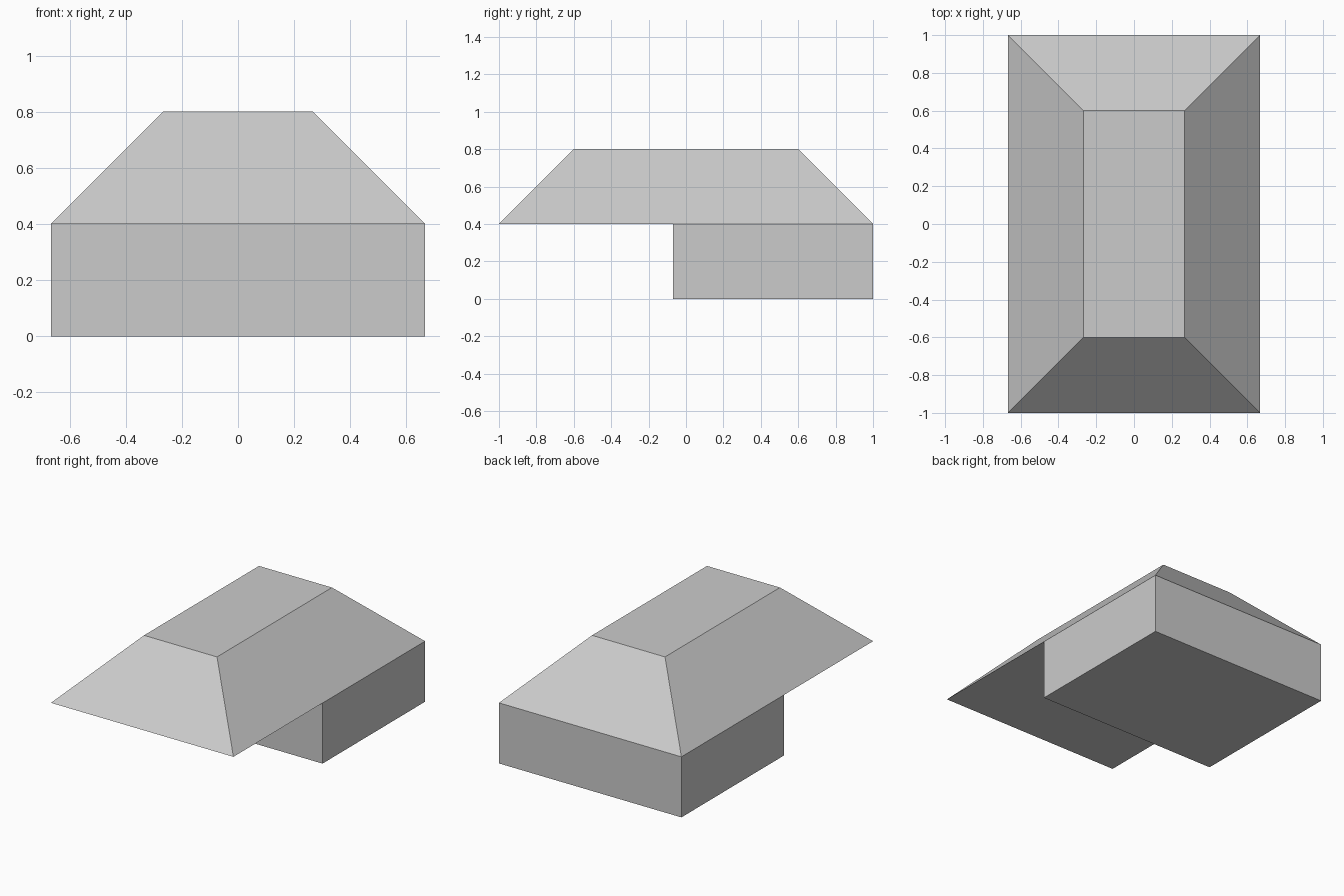
import bpy
import bmesh

cube = bpy.data.objects.get("Cube")
if cube:
    bpy.data.objects.remove(cube, do_unlink=True)

# One plain grey for the whole model
grey = bpy.data.materials.new("plain_grey")
grey.use_nodes = True
colour = (0.6, 0.6, 0.6, 1)
grey.diffuse_color = colour
grey.node_tree.nodes["Principled BSDF"].inputs["Base Color"].default_value = colour

HALF_W, HALF_L = 2 / 3, 1.0
EAVES, TOP, SLOPE = 0.4, 0.8, 0.4


def block(name, x, y0, y1, z0, z1, inset=0):
    """Box from z0 to z1 whose top is drawn in by inset on every side."""
    bm = bmesh.new()
    bmesh.ops.create_cube(bm, size=2)
    for v in bm.verts:
        top = v.co.z > 0
        d = inset if top else 0
        v.co.x *= x - d
        v.co.y = y1 - d if v.co.y > 0 else y0 + d
        v.co.z = z1 if top else z0
    mesh = bpy.data.meshes.new(name)
    bm.to_mesh(mesh)
    bm.free()
    mesh.materials.append(grey)
    obj = bpy.data.objects.new(name, mesh)
    bpy.context.collection.objects.link(obj)
    return obj


# Rear base and the overhanging hipped roof
block("base", HALF_W, -0.07, HALF_L, 0, EAVES)
block("roof", HALF_W, -HALF_L, HALF_L, EAVES, TOP, SLOPE)
